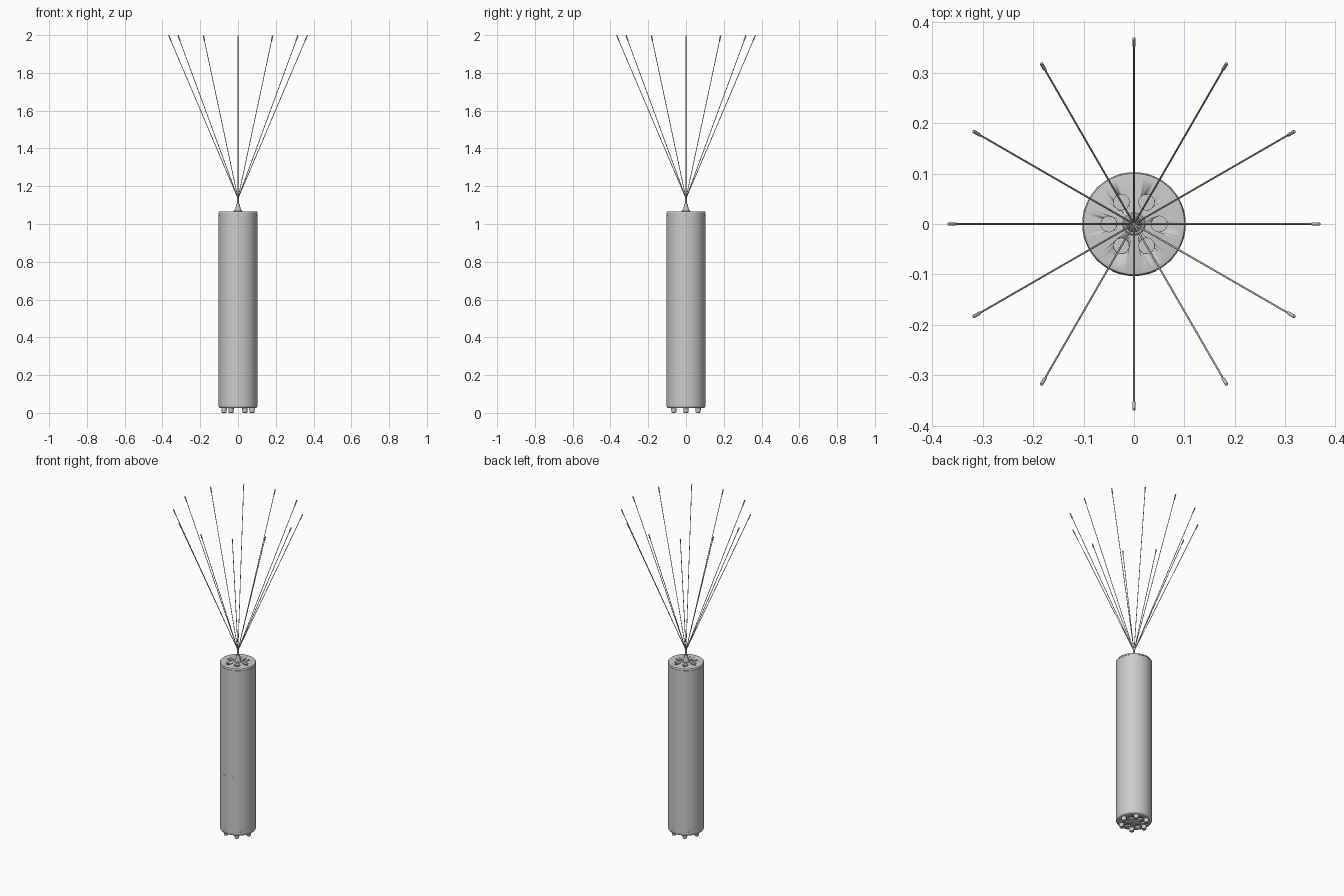
import bpy, bmesh, math
from mathutils import Vector

if "Cube" in bpy.data.objects:
    bpy.data.objects.remove(bpy.data.objects["Cube"])


def lathe(name, profile, seg=64, loc=(0, 0, 0)):
    """Revolve (radius, z) points around z; radius 0 makes a pole."""
    bm = bmesh.new()
    rings = []
    for r, z in profile:
        if r == 0:
            rings.append([bm.verts.new((0, 0, z))])
        else:
            rings.append([bm.verts.new((r * math.cos(2 * math.pi * i / seg),
                                        r * math.sin(2 * math.pi * i / seg), z)) for i in range(seg)])
    for a, b in zip(rings, rings[1:]):
        for i in range(seg):
            j = (i + 1) % seg
            if len(a) == 1:
                bm.faces.new((a[0], b[j], b[i]))
            elif len(b) == 1:
                bm.faces.new((a[i], a[j], b[0]))
            else:
                bm.faces.new((a[i], a[j], b[j], b[i]))
    bmesh.ops.recalc_face_normals(bm, faces=bm.faces)
    me = bpy.data.meshes.new(name)
    bm.to_mesh(me)
    bm.free()
    ob = bpy.data.objects.new(name, me)
    bpy.context.collection.objects.link(ob)
    ob.location = loc
    smooth(ob)
    return ob


def smooth(ob):
    bpy.ops.object.select_all(action='DESELECT')
    ob.select_set(True)
    bpy.context.view_layer.objects.active = ob
    bpy.ops.object.shade_smooth_by_angle(angle=math.radians(35))


def polar(r, deg, z):
    a = math.radians(deg)
    return Vector((r * math.cos(a), r * math.sin(a), z))


def cut(target, cutter):
    cutter.hide_render = True
    cutter.hide_set(True)
    m = target.modifiers.new("hole", 'BOOLEAN')
    m.object = cutter
    m.solver = 'EXACT'


# main housing and its two end caps
lathe("housing_tube", [(0, 0.04), (0.1025, 0.04), (0.1025, 1.055), (0, 1.055)], 96)
top_cap = lathe("top_cap", [(0, 1.05), (0.1, 1.05), (0.1, 1.056), (0.1025, 1.0565), (0.1025, 1.061),
                            (0.1, 1.066), (0.096, 1.067), (0, 1.067)], 96)
bottom_cap = lathe("bottom_cap", [(0, 0.025), (0.093, 0.025), (0.098, 0.027), (0.1015, 0.032),
                                  (0.1025, 0.039), (0.1025, 0.041), (0, 0.041)], 96)

# six round pockets in the top, six in the underside
for i in range(6):
    cut(top_cap, lathe("top_pocket_cutter", [(0, 1.057), (0.0155, 1.057), (0.0155, 1.08), (0, 1.08)],
                       32, polar(0.05, 60 * i, 0)))
    cut(bottom_cap, lathe("bottom_pocket_cutter", [(0, 0.01), (0.0135, 0.01), (0.0135, 0.034), (0, 0.034)],
                          32, polar(0.05, 60 * i + 30, 0)))

# six tapered feet
for i in range(6):
    lathe("foot", [(0, 0), (0.009, 0), (0.012, 0.003), (0.0145, 0.018), (0.0145, 0.03), (0, 0.03)],
          32, polar(0.074, 60 * i, 0))

# small screws round both ends of the tube
for z in (1.046, 0.05):
    for i in range(12):
        s = lathe("rim_screw", [(0, -0.002), (0.0025, -0.002), (0.0025, 0.0006), (0, 0.0006)],
                  12, polar(0.1025, 30 * i + 15, z))
        s.rotation_euler = (0, math.pi / 2, math.radians(30 * i + 15))

# stepped nozzle and stem
lathe("nozzle", [(0, 1.06), (0.0225, 1.06), (0.0225, 1.07), (0.020, 1.073), (0.0165, 1.073),
                 (0.0115, 1.092), (0.0115, 1.105), (0.0105, 1.107), (0, 1.107)], 48)
lathe("stem", [(0, 1.10), (0.0055, 1.10), (0.0045, 1.138), (0.003, 1.145), (0, 1.145)], 24)

# curved label plate on the front
bm = bmesh.new()
rows = []
for r, z in ((0.101, 0.352), (0.1032, 0.352), (0.1032, 0.39), (0.101, 0.39)):
    rows.append([bm.verts.new(polar(r, -115 + 50 * k / 12, z)) for k in range(13)])
for a, b in zip(rows, rows[1:] + rows[:1]):
    for k in range(12):
        bm.faces.new((a[k], a[k + 1], b[k + 1], b[k]))
for k in (0, 12):
    bm.faces.new([row[k] for row in rows])
bmesh.ops.recalc_face_normals(bm, faces=bm.faces)
me = bpy.data.meshes.new("label_plate")
bm.to_mesh(me)
bm.free()
plate = bpy.data.objects.new("label_plate", me)
bpy.context.collection.objects.link(plate)
smooth(plate)

# twelve splayed whiskers with thicker tips
base = Vector((0, 0, 1.135))
for i in range(12):
    d = polar(0.367, 30 * i, 1.9985) - base
    L = d.length
    w = lathe("whisker", [(0, 0), (0.0018, 0), (0.0018, L - 0.036), (0.0034, L - 0.034),
                          (0.0034, L - 0.002), (0.0024, L), (0, L)], 12, base)
    w.rotation_euler = d.to_track_quat('Z', 'Y').to_euler()
